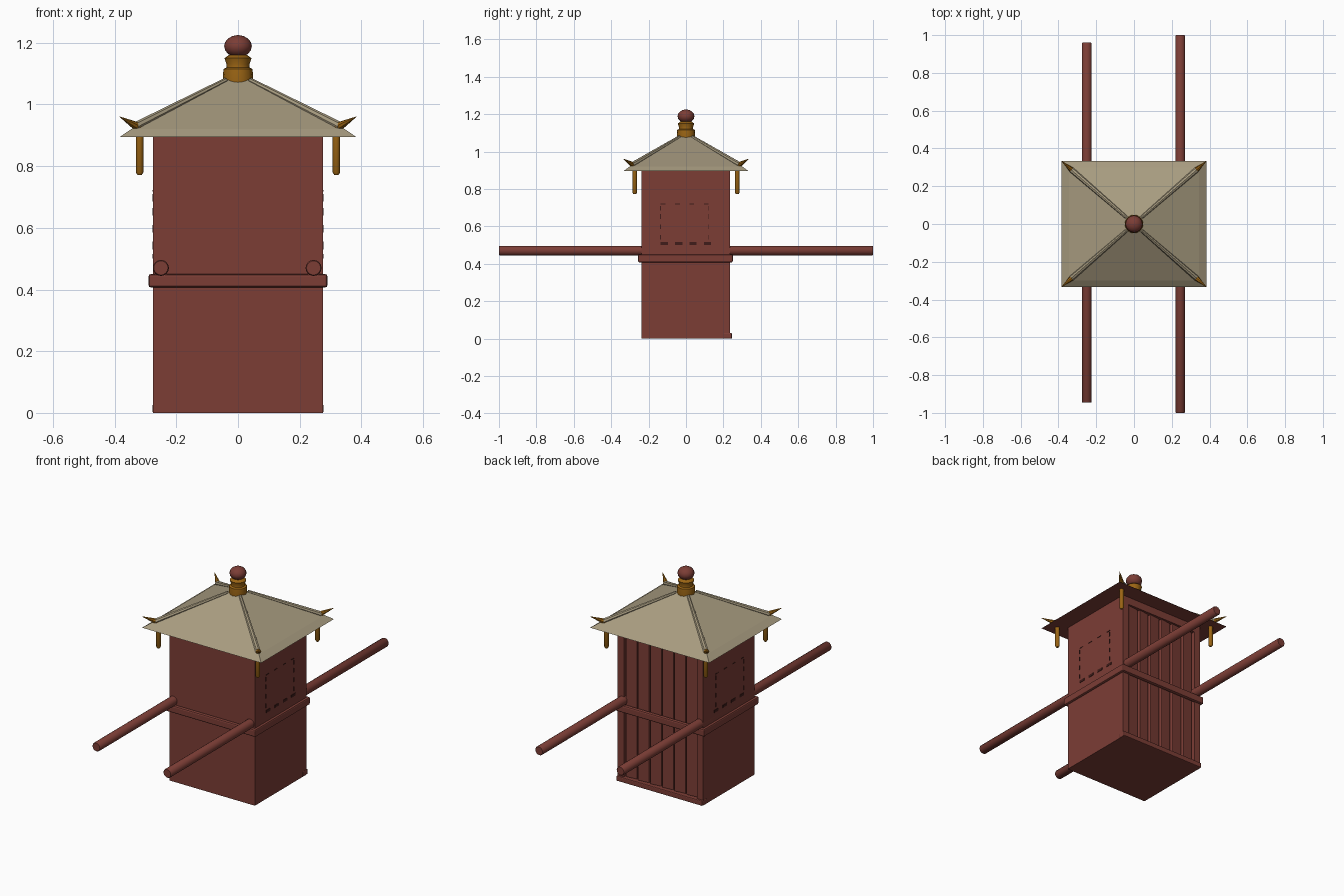
import bpy, bmesh, math
from mathutils import Vector

if "Cube" in bpy.data.objects:
    bpy.data.objects.remove(bpy.data.objects["Cube"])


def mat(name, c):
    m = bpy.data.materials.new(name)
    m.diffuse_color = (*c, 1)
    m.use_nodes = True
    m.node_tree.nodes["Principled BSDF"].inputs["Base Color"].default_value = m.diffuse_color
    return m


RED = mat("red lacquer", (0.2, 0.047, 0.036))
ROOF = mat("straw roof", (0.39, 0.33, 0.215))
GOLD = mat("gold", (0.33, 0.13, 0.007))
DARK = mat("dark red", (0.05, 0.012, 0.01))


def finish(name, bm, *mats):
    bmesh.ops.recalc_face_normals(bm, faces=bm.faces)
    me = bpy.data.meshes.new(name)
    bm.to_mesh(me)
    bm.free()
    o = bpy.data.objects.new(name, me)
    bpy.context.collection.objects.link(o)
    for m in mats:
        me.materials.append(m)
    return o


def smooth(o):
    bpy.ops.object.select_all(action='DESELECT')
    o.select_set(True)
    bpy.context.view_layer.objects.active = o
    bpy.ops.object.shade_smooth_by_angle(angle=math.radians(40))


def box(name, lo, hi, m, bevel=0, rot=0):
    lo, hi = Vector(lo), Vector(hi)
    size, mid = hi - lo, (lo + hi) / 2
    bm = bmesh.new()
    bmesh.ops.create_cube(bm, size=1)
    for v in bm.verts:
        v.co = Vector(a * b for a, b in zip(v.co, size))
    if bevel:
        bmesh.ops.bevel(bm, geom=bm.edges[:], offset=bevel, segments=2, affect='EDGES', profile=0.5)
    o = finish(name, bm, m)
    o.location = mid
    o.rotation_euler.z = rot
    return o


def lathe(name, profile, m, start=(0, 0, 0), axis=(0, 0, 1), n=16):
    # rings of (radius, distance along axis)
    q = Vector((0, 0, 1)).rotation_difference(Vector(axis))
    bm = bmesh.new()
    rings = []
    for r, d in profile:
        rings.append([bm.verts.new(Vector(start) + q @ Vector((r * math.cos(2 * math.pi * i / n),
                     r * math.sin(2 * math.pi * i / n), d))) for i in range(n)])
    for a, b in zip(rings, rings[1:]):
        for i in range(n):
            bm.faces.new((a[i], a[(i + 1) % n], b[(i + 1) % n], b[i]))
    bm.faces.new(rings[0])
    bm.faces.new(rings[-1])
    o = finish(name, bm, m)
    smooth(o)
    return o


# cabin with a recessed doorway at the back
box("cabin", (-.275, -.238, 0), (.275, .205, .9), RED)
for s in (-1, 1):
    x = sorted((s * .235, s * .275))
    box("door_post", (x[0], .2, 0), (x[1], .235, .9), RED)
box("door_lintel", (-.24, .2, .85), (.24, .235, .9), RED)
box("door_sill", (-.277, .2, 0), (.277, .246, .03), RED, .005)
for i in range(6):
    x = -.195 + i * .078
    box("door_slat", (x - .034, .2, .03), (x + .034, .224, .85), RED, .003, math.radians(6))

# waist rails round the cabin
for y in (-.245, .238):
    box("cross_rail", (-.29, y - .012, .407), (.29, y + .012, .45), RED, .008)
for s in (-1, 1):
    box("side_rail", (s * .28 - .01, -.255, .407), (s * .28 + .01, .25, .45), RED, .007)

# side window outlines as thin broken strips
for s in (-1, 1):
    def strip(y0, y1, z0, z1):
        x = sorted((s * .27, s * .277))
        box("window_strip", (x[0], y0, z0), (x[1], y1, z1), DARK)
    for i in range(4):
        y = -.135 + i * .077
        strip(y, y + .038, .5, .515)
        strip(y, y + .025, .718, .722)
    for y in (-.139, .117):
        for z in (.53, .585, .64, .685):
            strip(y, y + .004, z, z + .025)

# carrying poles, the left one a little shorter
for x, y0, y1 in ((-.25, -.945, .96), (.245, -1, 1)):
    L = y1 - y0
    lathe("carrying_pole", [(.023, 0), (.026, .004), (.026, L - .004), (.023, L)],
          RED, (x, y0, .47), (0, 1, 0))

# roof: hipped top, red underside
bm = bmesh.new()
rings = []
for hx, hy, z in ((.383, .334, .895), (.345, .3, .921), (.04, .035, 1.08)):
    rings.append([bm.verts.new((a * hx, b * hy, z)) for a, b in ((-1, -1), (1, -1), (1, 1), (-1, 1))])
for a, b in zip(rings, rings[1:]):
    for i in range(4):
        bm.faces.new((a[i], a[(i + 1) % 4], b[(i + 1) % 4], b[i]))
bm.faces.new(rings[-1])
bm.faces.new(rings[0]).material_index = 1
finish("roof", bm, ROOF, RED)

# ridges, corner horns and hanging tassels
for sx in (-1, 1):
    for sy in (-1, 1):
        a, b = Vector((sx * .04, sy * .035, 1.078)), Vector((sx * .332, sy * .288, .928))
        d = b - a
        lathe("roof_ridge", [(.009, 0), (.015, d.length)], ROOF, a, d.normalized(), 8)
        tip = Vector((sx * .383, sy * .333, .96))
        base = Vector((sx * .315, sy * .274, .922))
        d = tip - base
        lathe("corner_horn", [(.014, 0), (.013, d.length * .3), (.001, d.length)], GOLD,
              base, d.normalized(), 8)
        lathe("tassel", [(.007, .772), (.0125, .78), (.0125, .91)], GOLD,
              (sx * .319, sy * .274, 0), n=10)

# finial
lathe("finial_base", [(.048, 1.066), (.049, 1.09), (.047, 1.115), (.038, 1.12), (.037, 1.13),
                      (.044, 1.15), (.03, 1.16)], GOLD)
ball = [(max(.002, .045 * math.sin(math.pi * k / 8)), 1.189 - .036 * math.cos(math.pi * k / 8))
        for k in range(9)]
lathe("finial_ball", ball, RED)
